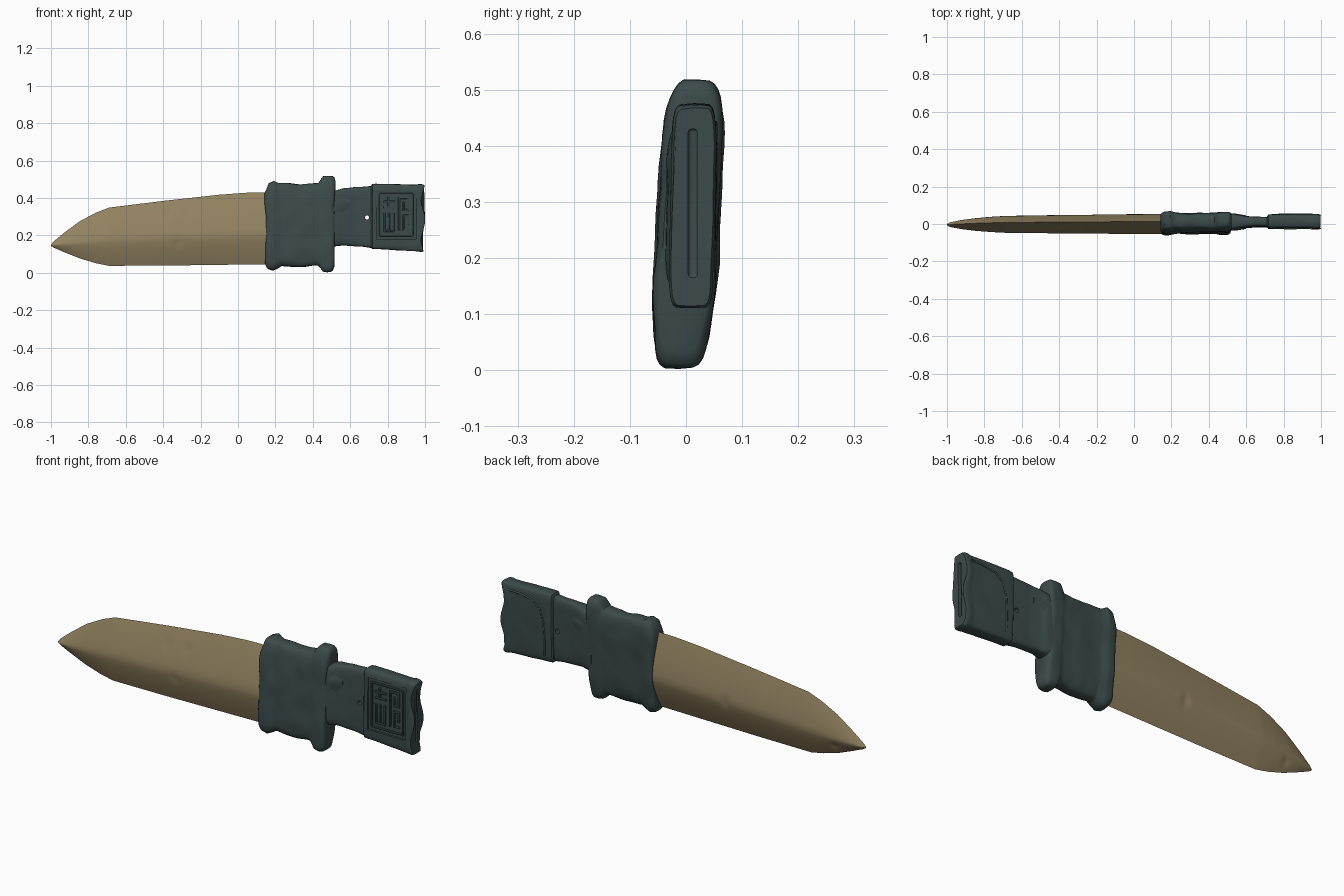
import bpy, bmesh, math
from mathutils import Vector, noise

if "Cube" in bpy.data.objects:
    bpy.data.objects.remove(bpy.data.objects["Cube"])


def material(name, rgb):
    m = bpy.data.materials.new(name)
    m.diffuse_color = (*rgb, 1)
    m.use_nodes = True
    m.node_tree.nodes["Principled BSDF"].inputs["Base Color"].default_value = m.diffuse_color
    return m


BRASS = material("aged brass", (0.29, 0.225, 0.118))
IRON = material("dark patina", (0.046, 0.070, 0.070))


def lean(z):
    """The whole object leans slightly backwards towards its top."""
    return -0.012 + 0.058 * z


def finish(ob, mat, angle=35):
    ob.data.materials.clear()
    ob.data.materials.append(mat)
    bpy.ops.object.select_all(action='DESELECT')
    ob.select_set(True)
    bpy.context.view_layer.objects.active = ob
    bpy.ops.object.shade_smooth_by_angle(angle=math.radians(angle))


def loft(name, stations, profile, centre=lean, rough=0.0, dents=(), warp=None, step=0.012, n=24):
    """Skin along x. Station = (x, z bottom, z ridge, z top, half thickness)."""
    rows = []
    for a, b in zip(stations, stations[1:]):
        k = max(1, round((b[0] - a[0]) / step))
        rows += [[p + (q - p) * i / k for p, q in zip(a, b)] for i in range(k)]
    rows.append(list(stations[-1]))
    ds = [math.sin(math.pi / 2 * (2 * i / n - 1)) for i in range(n + 1)]
    loop = [(d, -1) for d in ds] + [(d, 1) for d in ds[-2:0:-1]]
    bm = bmesh.new()
    rings = []
    for x, zb, zr, zt, t in rows:
        ring = []
        for d, side in loop:
            z = zr + d * ((zt - zr) if d > 0 else (zr - zb))
            w = t * profile(abs(d))
            for dx, dz, ds_, depth in dents:
                if ds_ == side:
                    w -= depth * math.exp(-((x - dx) ** 2 + (z - dz) ** 2) / 0.0003)
            y = centre(z) + side * w
            px = x + (warp(x, z) if warp else 0)
            if rough:
                p = Vector((x, y, z))
                y += rough * noise.noise(p * 13)
                z += rough * noise.noise(p * 17 + Vector((5, 5, 5)))
            ring.append(bm.verts.new((px, y, max(z, 0))))
        rings.append(ring)
    for r, s in zip(rings, rings[1:]):
        for i in range(len(r)):
            j = (i + 1) % len(r)
            bm.faces.new((r[i], r[j], s[j], s[i]))
    bm.faces.new(rings[0])
    bm.faces.new(rings[-1])
    bmesh.ops.recalc_face_normals(bm, faces=bm.faces)
    me = bpy.data.meshes.new(name)
    bm.to_mesh(me)
    bm.free()
    ob = bpy.data.objects.new(name, me)
    bpy.context.collection.objects.link(ob)
    return ob


def rounded(p):
    return lambda d: max(0.0, 1 - d ** p) ** (1 / p)


def box(name, lo, hi, bevel=0.0):
    lo, hi = Vector(lo), Vector(hi)
    bpy.ops.mesh.primitive_cube_add(size=1, location=(lo + hi) / 2)
    ob = bpy.context.object
    ob.name = name
    for v in ob.data.vertices:
        v.co = Vector(c * s for c, s in zip(v.co, hi - lo))
    if bevel:
        m = ob.modifiers.new("bevel", 'BEVEL')
        m.width, m.segments = bevel, 3
        bpy.ops.object.modifier_apply(modifier="bevel")
    return ob


def cut(ob, cutter):
    m = ob.modifiers.new("cut", 'BOOLEAN')
    m.operation, m.object, m.solver = 'DIFFERENCE', cutter, 'EXACT'
    bpy.context.view_layer.objects.active = ob
    bpy.ops.object.modifier_apply(modifier="cut")
    bpy.data.objects.remove(cutter)


# Blade: ridged lens section, rounded spear point
blade = loft("blade", [
    (-1.0, .143, .146, .149, .003), (-.985, .134, .148, .168, .012),
    (-.925, .108, .153, .217, .024), (-.845, .076, .160, .276, .034),
    (-.76, .051, .168, .321, .041), (-.69, .037, .174, .348, .045),
    (-.40, .038, .187, .384, .049), (-.10, .042, .200, .417, .052),
    (.05, .044, .206, .428, .053), (.20, .046, .210, .430, .053)],
    lambda d: 1 - d ** 1.35,
    dents=[(-.32, .16, -1, .006), (-.38, .31, -1, .004), (-.27, .31, -1, .004),
           (-.25, .19, 1, .008), (-.84, .12, 1, .006)])
finish(blade, BRASS, 40)

# Collar gripping the blade, with its beaded lip and the crossguard bar
collar_rows = [
    (.150, .050, .430, .048), (.155, .034, .445, .054), (.165, .020, .482, .057),
    (.190, .012, .492, .058), (.210, .022, .482, .054), (.230, .036, .480, .050),
    (.330, .032, .474, .050), (.430, .036, .480, .050), (.442, .026, .500, .051),
    (.455, .008, .518, .054), (.480, .002, .521, .055), (.500, .002, .520, .054),
    (.510, .010, .514, .050), (.517, .030, .490, .044)]
collar = loft("collar_and_guard",
              [(x, b, (b + t) / 2, t, w) for x, b, t, w in collar_rows],
              rounded(4), rough=0.005, step=0.008,
              warp=lambda x, z: max(0, .17 - x) * -18 * max(0, z - .25) ** 2
              + .008 * noise.noise(Vector((x, 0, z)) * 9))
finish(collar, IRON, 50)

# Hilt, flaring where it meets the guard
hilt_rows = [
    (.49, .14, .430, .048), (.53, .143, .442, .044), (.56, .145, .452, .036),
    (.62, .143, .458, .029), (.74, .130, .464, .027)]
hilt = loft("hilt", [(x, b, (b + t) / 2, t, w) for x, b, t, w in hilt_rows],
            rounded(5), centre=lambda z: .004 + .02 * z, rough=0.003)
bpy.ops.mesh.primitive_cylinder_add(radius=.011, depth=.4, vertices=20,
                                    location=(.69, 0, .295), rotation=(math.pi / 2, 0, 0))
cut(hilt, bpy.context.object)
finish(hilt, IRON, 40)

# Folded ridges running out of the guard onto the hilt
for side in (-1, 1):
    fold = loft("hilt_fold", [(.50, .22, .37, .42, .012), (.54, .29, .375, .41, .012),
                              (.60, .36, .375, .39, .002)], lambda d: 1 - d,
                centre=lambda z, s=side: .010 + s * .034, n=8)
    finish(fold, IRON)

# Pommel block
pommel_rows = [
    (.712, .134, .466, .029), (.718, .128, .474, .036), (.735, .127, .476, .038),
    (.950, .114, .471, .038), (.962, .112, .474, .040), (.980, .110, .472, .040),
    (.990, .114, .467, .036)]
pommel = loft("pommel", [(x, b, (b + t) / 2, t, w) for x, b, t, w in pommel_rows],
              rounded(7), centre=lambda z: .006 + .02 * z, rough=0.002,
              warp=lambda x, z: max(0, x - .9) * .12 * math.cos((z - .28) * 30))
# sunken front panel and long slot in the end
cut(pommel, box("panel_cutter", (.74, -.1, .180), (.952, -.017, .440)))
cut(pommel, box("slot_cutter", (.965, .004, .165), (1.1, .020, .430), .006))
finish(pommel, IRON, 40)

# Abstract maze relief: bars given as (x0, z0, x1, z1) in the panel
bars = [(.755, .195, .937, .203), (.755, .417, .937, .425), (.755, .195, .763, .425),
        (.929, .195, .937, .425), (.778, .218, .788, .320), (.802, .218, .812, .320),
        (.826, .218, .836, .320), (.778, .218, .836, .228), (.778, .345, .840, .355),
        (.778, .375, .840, .385), (.800, .345, .810, .405), (.856, .225, .866, .405),
        (.856, .395, .915, .405), (.880, .330, .890, .380), (.880, .330, .915, .340),
        (.905, .330, .915, .405), (.880, .300, .915, .310), (.880, .225, .890, .310),
        (.880, .225, .915, .235), (.905, .255, .915, .310)]
for x0, z0, x1, z1 in bars:
    finish(box("panel_relief", (x0, -.0245, z0), (x1, -.012, z1), .003), IRON)

# Raised arch moulding on the back of the pommel
cu = bpy.data.curves.new("back_arch", 'CURVE')
cu.dimensions, cu.bevel_depth, cu.bevel_resolution = '3D', .005, 2
sp = cu.splines.new('POLY')
path = [(.955, .44), (.88, .438), (.82, .425), (.78, .39), (.76, .33), (.755, .25), (.755, .16)]
sp.points.add(len(path) - 1)
for pt, (x, z) in zip(sp.points, path):
    pt.co = (x, .0425 + .02 * z, z, 1)
arch = bpy.data.objects.new("back_arch", cu)
bpy.context.collection.objects.link(arch)
bpy.ops.object.select_all(action='DESELECT')
arch.select_set(True)
bpy.context.view_layer.objects.active = arch
bpy.ops.object.convert(target='MESH')
finish(bpy.context.object, IRON, 60)
